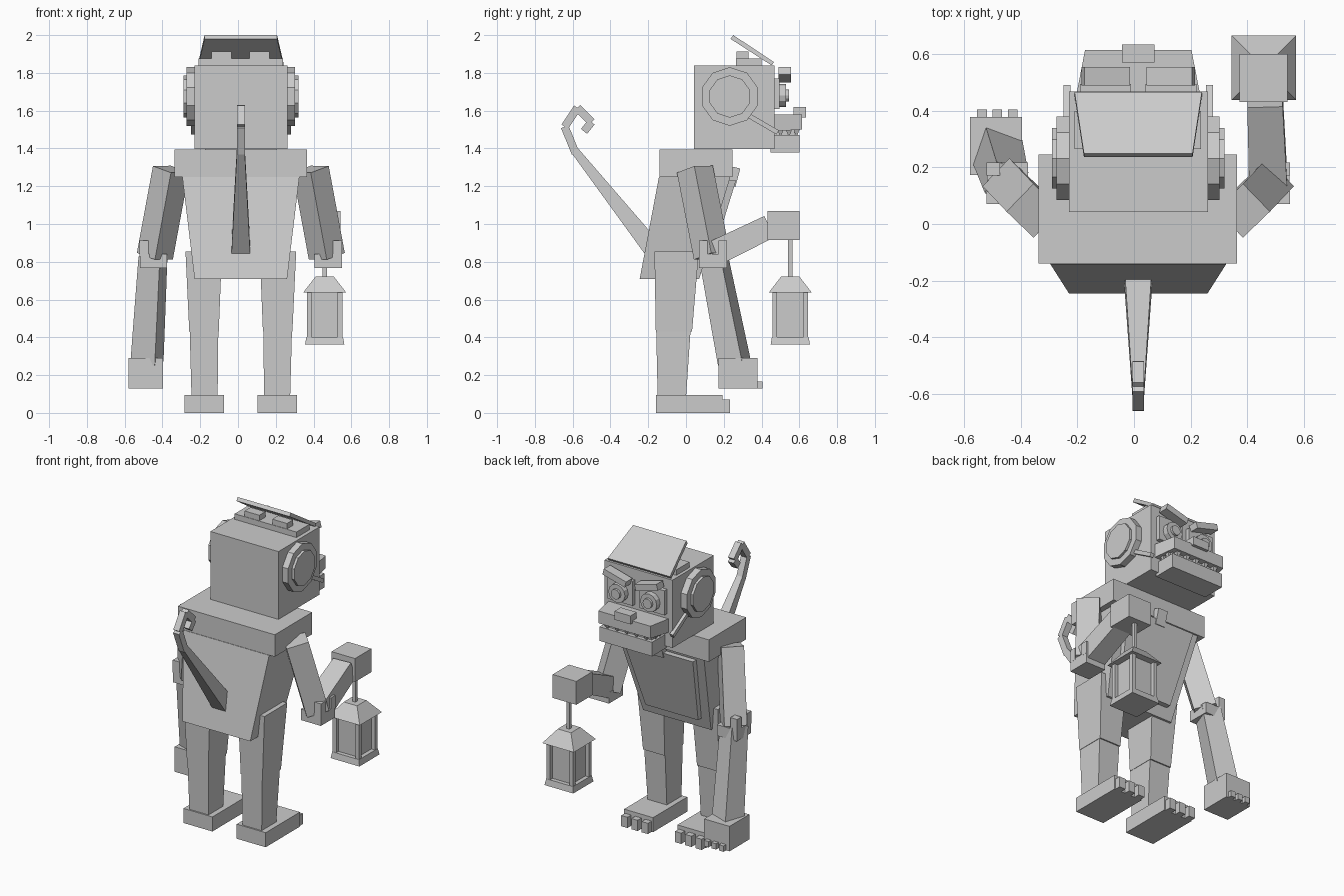
import bpy, bmesh, math
from mathutils import Vector, Matrix

cube = bpy.data.objects.get("Cube")
if cube:
    bpy.data.objects.remove(cube)

CX = 0.015  # body centre line
GREY = (0.6, 0.6, 0.6, 1)
mat = bpy.data.materials.new("plain grey")
mat.use_nodes = True
mat.diffuse_color = GREY
mat.node_tree.nodes["Principled BSDF"].inputs["Base Color"].default_value = GREY


def finish(name, bm):
    bmesh.ops.recalc_face_normals(bm, faces=bm.faces)
    me = bpy.data.meshes.new(name)
    bm.to_mesh(me)
    bm.free()
    me.materials.append(mat)
    ob = bpy.data.objects.new(name, me)
    bpy.context.scene.collection.objects.link(ob)
    return ob


def loft(name, *rings):
    """Closed skin through a stack of equal rings."""
    bm = bmesh.new()
    loops = [[bm.verts.new(p) for p in r] for r in rings]
    n = len(loops[0])
    for a, b in zip(loops, loops[1:]):
        for i in range(n):
            j = (i + 1) % n
            bm.faces.new((a[i], a[j], b[j], b[i]))
    bm.faces.new(loops[0])
    bm.faces.new(loops[-1])
    return finish(name, bm)


def rect(x0, x1, y0, y1, z):
    return [(x0, y0, z), (x1, y0, z), (x1, y1, z), (x0, y1, z)]


def box(name, x0, x1, y0, y1, z0, z1):
    return loft(name, rect(x0, x1, y0, y1, z0), rect(x0, x1, y0, y1, z1))


def square(x, y, half, z):
    return rect(x - half, x + half, y - half, y + half, z)


def tilt(ob, angle, axis):
    """Turn a part about its own middle."""
    c = sum((v.co for v in ob.data.vertices), Vector()) / len(ob.data.vertices)
    r = Matrix.Rotation(math.radians(angle), 4, axis)
    ob.data.transform(Matrix.Translation(c) @ r @ Matrix.Translation(-c))


def limb(name, a, b, wa, wb, twist=0):
    """Square tapered bar between two points."""
    a, b = Vector(a), Vector(b)
    d = (b - a).normalized()
    u = (Vector((1, 0, 0)) - d * d.x).normalized()
    u = Matrix.Rotation(math.radians(twist), 3, d) @ u
    v = d.cross(u)
    corners = ((-1, -1), (1, -1), (1, 1), (-1, 1))
    loft(name, *[[p + (u * s + v * t) * w / 2 for s, t in corners]
                 for p, w in ((a, wa), (b, wb))])


def disc(name, centre, radius, depth, axis, sides):
    bm = bmesh.new()
    turn = Matrix.Rotation(math.radians(90), 4, axis)
    bmesh.ops.create_cone(bm, cap_ends=True, segments=sides, radius1=radius, radius2=radius,
                          depth=depth, matrix=Matrix.Translation(centre) @ turn)
    return finish(name, bm)


# Torso, shoulders and chest plate
loft("torso", rect(-0.23, 0.26, -0.245, 0.07, 0.71), rect(-0.295, 0.325, -0.143, 0.235, 1.25))
box("shoulders", -0.337, 0.364, -0.14, 0.246, 1.25, 1.394)
loft("chest_plate", rect(CX - 0.19, CX + 0.19, 0.07, 0.125, 0.78),
     rect(CX - 0.25, CX + 0.25, 0.2, 0.265, 1.23))
tilt(box("chest_tab", CX - 0.035, CX + 0.035, 0.235, 0.275, 1.2, 1.3), -15, 'X')

# Legs, feet and toes
for side, s in (("left", 1), ("right", -1)):
    def span(i, o):
        return sorted((CX + s * i, CX + s * o))
    loft(side + "_thigh", rect(*span(0.117, 0.273), -0.16, 0.032, 0.43),
         rect(*span(0.1, 0.293), -0.167, 0.068, 0.855))
    loft(side + "_shin", rect(*span(0.123, 0.261), -0.15, 0.0, 0.08),
         rect(*span(0.119, 0.271), -0.158, 0.025, 0.45))
    box(side + "_foot", *span(0.088, 0.297), -0.16, 0.193, 0, 0.095)
    for i in range(3):
        t = 0.098 + i * 0.074
        box(side + "_toe", *span(t, t + 0.045), 0.19, 0.232, 0, 0.07)

# Head
box("head", -0.23, 0.262, 0.043, 0.468, 1.397, 1.84)
loft("upper_muzzle", rect(CX - 0.22, CX + 0.22, 0.45, 0.5, 1.49) [:2]
     + [(CX + 0.188, 0.615, 1.5), (CX - 0.188, 0.615, 1.5)],
     [(CX - 0.22, 0.45, 1.58), (CX + 0.22, 0.45, 1.58),
      (CX + 0.188, 0.615, 1.58), (CX - 0.188, 0.615, 1.58)])
box("jaw", CX - 0.19, CX + 0.19, 0.447, 0.6, 1.378, 1.47)
box("mouth_inside", CX - 0.17, CX + 0.17, 0.46, 0.575, 1.46, 1.5)
box("nose", CX - 0.058, CX + 0.058, 0.57, 0.635, 1.565, 1.62)
for i in range(5):
    loft("front_tooth", square(CX - 0.14 + 0.07 * i, 0.585, 0.003, 1.465),
         square(CX - 0.14 + 0.07 * i, 0.585, 0.018, 1.505))
for s in (-1, 1):
    for i in range(2):
        loft("side_tooth", square(CX + s * 0.175, 0.5 + 0.045 * i, 0.003, 1.465),
             square(CX + s * 0.175, 0.5 + 0.045 * i, 0.018, 1.505))

# Eyes, brows, ears and cheek bars
for side, s in (("left", 1), ("right", -1)):
    x = CX + s * 0.115
    box(side + "_eye_socket", x - 0.09, x + 0.09, 0.45, 0.495, 1.61, 1.77)
    disc(side + "_eye", (x, 0.505, 1.68), 0.06, 0.05, 'X', 12)
    disc(side + "_pupil", (x, 0.525, 1.68), 0.032, 0.04, 'X', 12)
    brow = box(side + "_brow", x - 0.083, x + 0.083, 0.49, 0.555, 1.77, 1.81)
    tilt(brow, -15 * s, 'Y')
    for part, r, out in (("ear", 0.155, 0.288), ("ear_pad", 0.112, 0.304)):
        ob = disc(f"{side}_{part}", (CX + s * (out - 0.05), 0.232, 1.675), r, 0.1, 'Y', 10)
        tilt(ob, 18, 'X')
    limb(side + "_cheek_bar", (CX + s * 0.252, 0.33, 1.575), (CX + s * 0.252, 0.485, 1.485),
         0.025, 0.025)

# Raised visor on its bar
box("visor_bar", -0.21, 0.237, 0.265, 0.4, 1.83, 1.876)
for x in (-0.14, 0.06):
    box("visor_block", x, x + 0.106, 0.268, 0.33, 1.87, 1.912)
loft("visor",
     [(CX - 0.225, 0.453, 1.84), (CX + 0.225, 0.453, 1.84),
      (CX + 0.225, 0.466, 1.857), (CX - 0.225, 0.466, 1.857)],
     [(CX - 0.192, 0.236, 1.98), (CX + 0.192, 0.236, 1.98),
      (CX + 0.192, 0.25, 2.0), (CX - 0.192, 0.25, 2.0)])

# Tail with a square curl
limb("tail", (CX, -0.17, 0.86), (CX, -0.59, 1.39), 0.1, 0.042)
curl = [(-0.585, 1.375), (-0.642, 1.515), (-0.575, 1.615), (-0.5, 1.54), (-0.54, 1.49)]
for (y0, z0), (y1, z1) in zip(curl, curl[1:]):
    limb("tail_curl", (CX, y0, z0), (CX, y1, z1), 0.042, 0.042)

# Upper arms and elbow cups
for side, s in (("left", 1), ("right", -1)):
    limb(side + "_upper_arm", (CX + s * 0.37, 0.047, 1.29), (CX + s * 0.455, 0.137, 0.83),
         0.137, 0.137, 45)
    x0, x1 = sorted((CX + s * 0.39, CX + s * 0.535))
    box(side + "_elbow", x0, x1, 0.07, 0.217, 0.768, 0.84)
    o0, o1 = sorted((CX + s * 0.488, CX + s * 0.536))
    for y in (0.07, 0.172):
        box(side + "_elbow_prong", o0, o1, y, y + 0.045, 0.83, 0.912)

# Raised left forearm and fist
limb("left_forearm", (0.475, 0.13, 0.835), (0.463, 0.44, 0.985), 0.135, 0.125)
box("left_hand", 0.373, 0.543, 0.432, 0.6, 0.915, 1.068)

# Hanging right forearm, hand and fingers
limb("right_forearm", (-0.45, 0.145, 0.83), (-0.482, 0.255, 0.27), 0.12, 0.137, 20)
box("right_hand", -0.579, -0.396, 0.173, 0.378, 0.128, 0.291)
for i in range(3):
    x = -0.554 + i * 0.054
    box("right_finger", x, x + 0.034, 0.37, 0.404, 0.128, 0.166)

# Lantern
LX, LY = 0.459, 0.552
loft("lantern_rod", square(LX, LY, 0.011, 0.7), square(LX, LY, 0.011, 0.93))
loft("lantern_roof", square(LX, LY, 0.114, 0.637), square(LX, LY, 0.048, 0.722))
loft("lantern_glass", square(LX, LY, 0.07, 0.39), square(LX, LY, 0.07, 0.637))
loft("lantern_base", square(LX, LY, 0.104, 0.362), square(LX, LY, 0.097, 0.402))
for sx in (-1, 1):
    for sy in (-1, 1):
        px, py = LX + sx * 0.082, LY + sy * 0.082
        loft("lantern_post", square(px, py, 0.013, 0.39), square(px, py, 0.013, 0.637))
